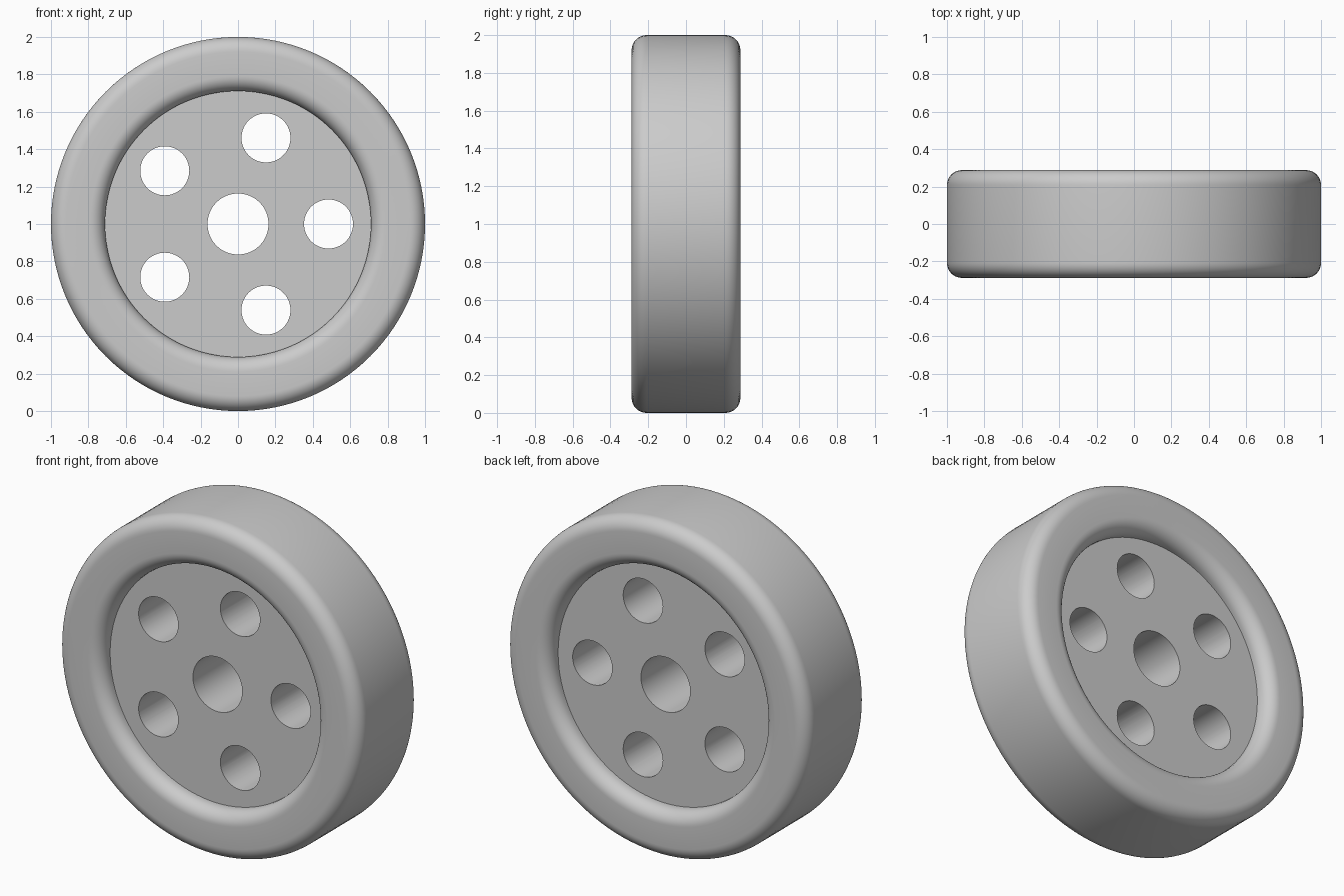
import bpy, bmesh, math
from mathutils import Vector, Matrix

cube = bpy.data.objects.get("Cube")
if cube:
    bpy.data.objects.remove(cube, do_unlink=True)

RADIUS, HALF_WIDTH, FILLET = 1.0, 0.288, 0.08
DISC_RADIUS, DISC_HALF = 0.711, 0.193
HUB_HOLE, BOLT_HOLE, BOLT_CIRCLE, BOLTS = 0.163, 0.131, 0.484, 5
SEGMENTS = 128
CENTRE = Vector((0, 0, RADIUS))

grey = bpy.data.materials.new("plain grey")
grey.use_nodes = True
colour = (0.6, 0.6, 0.6, 1)
grey.diffuse_color = colour
grey.node_tree.nodes["Principled BSDF"].inputs["Base Color"].default_value = colour


def add_object(name, bm):
    bmesh.ops.recalc_face_normals(bm, faces=bm.faces)
    mesh = bpy.data.meshes.new(name)
    bm.to_mesh(mesh)
    bm.free()
    mesh.materials.append(grey)
    obj = bpy.data.objects.new(name, mesh)
    bpy.context.collection.objects.link(obj)
    return obj


def arc(radius, depth, start, end, steps=10):
    """Quarter round as (radius, depth) points."""
    angles = [math.radians(start + (end - start) * i / steps) for i in range(steps + 1)]
    return [(radius + FILLET * math.cos(a), depth + FILLET * math.sin(a)) for a in angles]


# Half section from hub hole to tread, then mirrored to the other side
shoulder = HALF_WIDTH - FILLET
half = [(HUB_HOLE, DISC_HALF), (DISC_RADIUS, DISC_HALF)]
half += arc(DISC_RADIUS + FILLET, shoulder, 180, 90)
half += arc(RADIUS - FILLET, shoulder, 90, 0)
section = half + [(r, -d) for r, d in reversed(half)]

# Wheel body turned around the axle
bm = bmesh.new()
verts = [bm.verts.new(CENTRE + Vector((r, d, 0))) for r, d in section]
edges = [bm.edges.new((v, verts[(i + 1) % len(verts)])) for i, v in enumerate(verts)]
bmesh.ops.spin(bm, geom=verts + edges, cent=CENTRE, axis=(0, 1, 0),
               angle=math.tau, steps=SEGMENTS, use_merge=True)
bmesh.ops.remove_doubles(bm, verts=bm.verts, dist=1e-5)
wheel = add_object("wheel", bm)

# Ring of bolt holes
bm = bmesh.new()
for i in range(BOLTS):
    a = math.tau * i / BOLTS
    place = CENTRE + BOLT_CIRCLE * Vector((math.cos(a), 0, math.sin(a)))
    bmesh.ops.create_cone(bm, cap_ends=True, segments=64, radius1=BOLT_HOLE,
                          radius2=BOLT_HOLE, depth=1,
                          matrix=Matrix.Translation(place) @ Matrix.Rotation(math.pi / 2, 4, "X"))
cutter = add_object("bolt_hole_cutter", bm)
cutter.hide_render = True

cut = wheel.modifiers.new("bolt holes", "BOOLEAN")
cut.operation, cut.solver, cut.object = "DIFFERENCE", "EXACT", cutter

bpy.ops.object.select_all(action="DESELECT")
wheel.select_set(True)
bpy.context.view_layer.objects.active = wheel
bpy.ops.object.modifier_apply(modifier=cut.name)
bpy.data.objects.remove(cutter, do_unlink=True)
bpy.ops.object.shade_smooth_by_angle(angle=math.radians(30))
